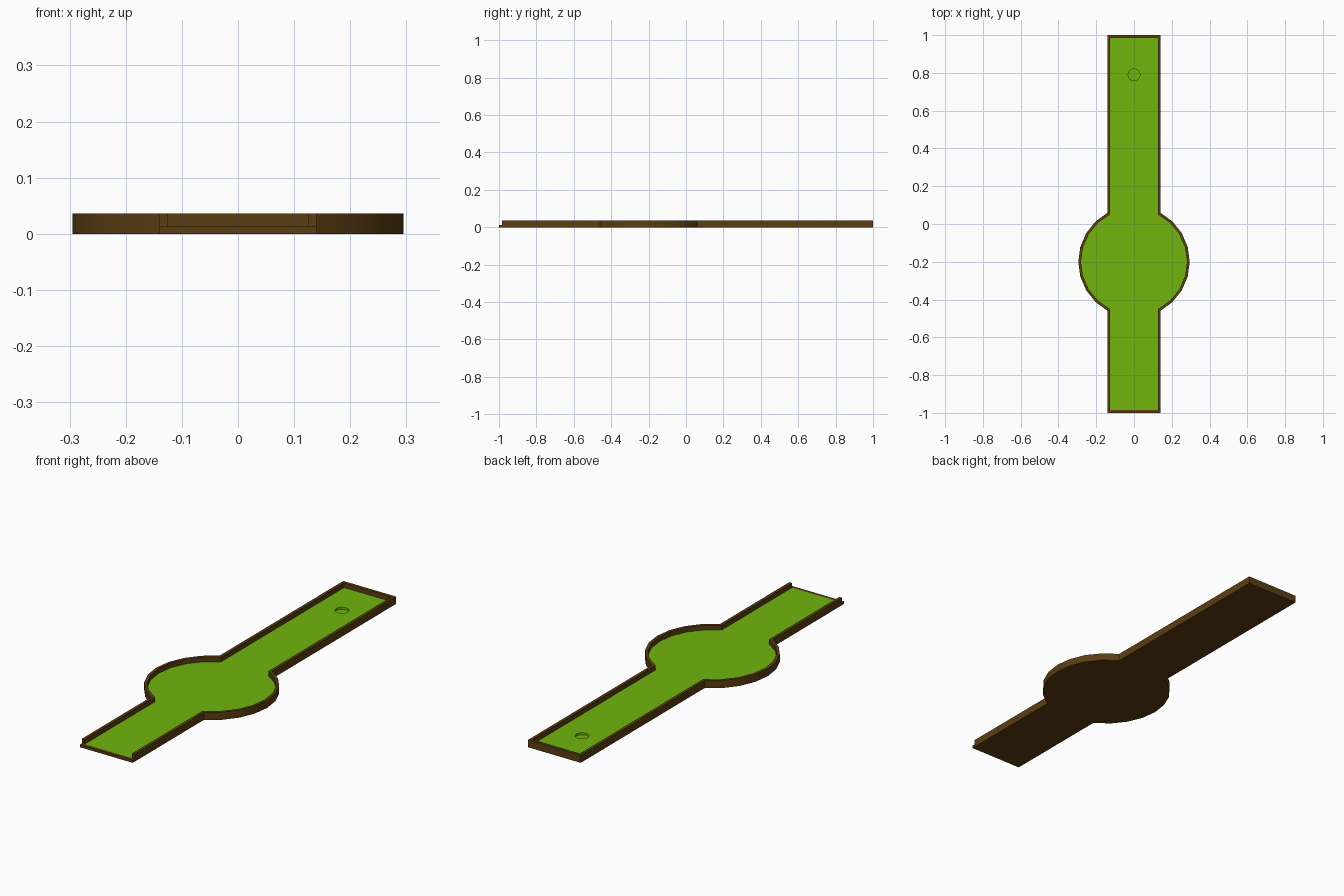
import bpy, bmesh, math

if "Cube" in bpy.data.objects:
    bpy.data.objects.remove(bpy.data.objects["Cube"])

HALF_W, RADIUS, CENTRE_Y = 0.14, 0.295, -0.2
WALL_T, FLOOR_Z, TOP_Z = 0.014, 0.013, 0.036
FRONT, WALL_FRONT, BACK = -1.0, -0.985, 1.0
ARC_SEGS = 8


def material(name, colour):
    m = bpy.data.materials.new(name)
    m.diffuse_color = (*colour, 1)
    m.use_nodes = True
    m.node_tree.nodes["Principled BSDF"].inputs["Base Color"].default_value = m.diffuse_color
    return m


def outline(inset, front):
    """Lane outline, counter-clockwise from front right to front left."""
    w, r = HALF_W - inset, RADIUS - inset
    a = math.acos(w / r)
    right = [(w, front)]
    for i in range(ARC_SEGS + 1):
        t = -a + 2 * a * i / ARC_SEGS
        right.append((r * math.cos(t), CENTRE_Y + r * math.sin(t)))
    right.append((w, BACK - inset))
    return right + [(-x, y) for x, y in reversed(right)]


def verts(bm, pts, z):
    return [bm.verts.new((x, y, z)) for x, y in pts]


def bridge(bm, a, b, closed):
    n = len(a)
    for i in range(n if closed else n - 1):
        j = (i + 1) % n
        bm.faces.new((a[i], a[j], b[j], b[i]))


def finish(bm, name, mat):
    me = bpy.data.meshes.new(name)
    bm.to_mesh(me)
    bm.free()
    me.materials.append(mat)
    ob = bpy.data.objects.new(name, me)
    bpy.context.collection.objects.link(ob)
    bpy.ops.object.select_all(action='DESELECT')
    ob.select_set(True)
    bpy.context.view_layer.objects.active = ob
    bpy.ops.object.shade_smooth_by_angle(angle=math.radians(30))
    return ob


wood = material("wood", (0.105, 0.048, 0.006))
turf = material("turf", (0.165, 0.46, 0.004))

# Base: underside, outer skirt and the low front lip
bm = bmesh.new()
low = verts(bm, outline(0, FRONT), 0)
high = verts(bm, outline(0, FRONT), FLOOR_Z)
bridge(bm, low, high, True)
bm.faces.new(low[::-1])
lip = verts(bm, [(HALF_W, WALL_FRONT), (-HALF_W, WALL_FRONT)], FLOOR_Z)
bm.faces.new((high[-1], high[0], lip[0], lip[1]))
finish(bm, "base", wood)

# Border wall: open at the front
bm = bmesh.new()
outer, inner = outline(0, WALL_FRONT), outline(WALL_T, WALL_FRONT)
ol, oh = verts(bm, outer, FLOOR_Z), verts(bm, outer, TOP_Z)
il, ih = verts(bm, inner, FLOOR_Z), verts(bm, inner, TOP_Z)
bridge(bm, ol, oh, False)
bridge(bm, oh, ih, False)
bridge(bm, ih, il, False)
bm.faces.new((ol[0], oh[0], ih[0], il[0]))
bm.faces.new((il[-1], ih[-1], oh[-1], ol[-1]))
finish(bm, "border_wall", wood)

# Turf floor with a sunken cup
bm = bmesh.new()
edge = verts(bm, inner, FLOOR_Z)
circle = [(0.031 * math.cos(k * math.tau / 16), 0.79 + 0.031 * math.sin(k * math.tau / 16))
          for k in range(16)]
rim = verts(bm, circle, FLOOR_Z)
edges = [bm.edges.new((loop[i - 1], loop[i])) for loop in (edge, rim) for i in range(len(loop))]
bmesh.ops.triangle_fill(bm, edges=edges, use_beauty=True, normal=(0, 0, 1))
for f in bm.faces:
    f.normal_update()
    if f.normal.z < 0:
        f.normal_flip()
cup = verts(bm, circle, 0.003)
bridge(bm, rim, cup, True)
bm.faces.new(cup)
finish(bm, "turf_floor", turf)
